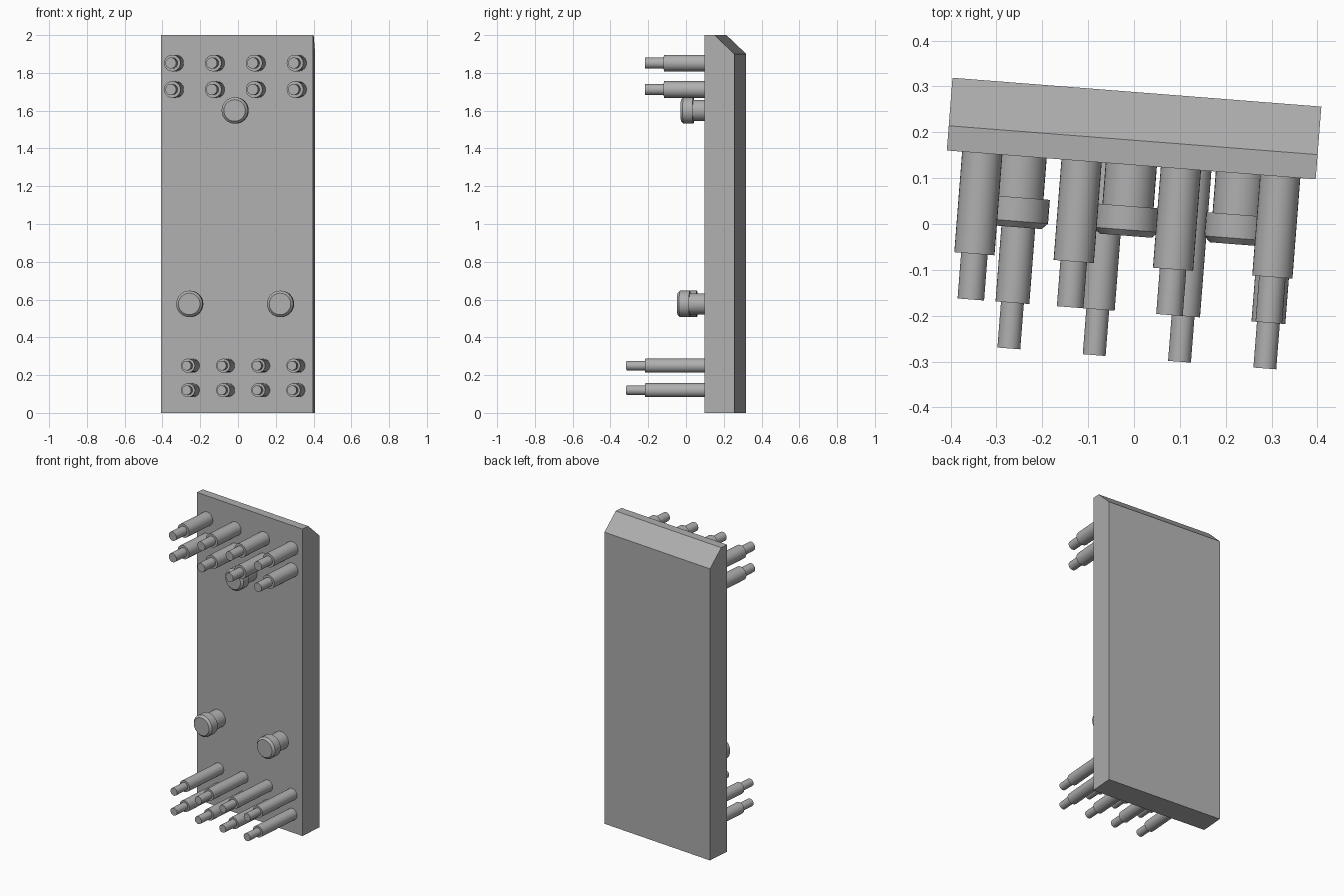
import bpy, bmesh, math
from mathutils import Matrix, Vector

if "Cube" in bpy.data.objects:
    bpy.data.objects.remove(bpy.data.objects["Cube"])

# Local frame: plate front face on y = 0, pins point to -y, then turned about z
FRAME = Matrix.Translation((-0.006, 0.129, 0)) @ Matrix.Rotation(math.radians(-4.47), 4, 'Z')
SEGMENTS = 32

# Dark grey for every part
GREY = bpy.data.materials.new("dark_grey")
GREY.diffuse_color = (0.43, 0.43, 0.43, 1)
GREY.use_nodes = True
GREY.node_tree.nodes["Principled BSDF"].inputs["Base Color"].default_value = GREY.diffuse_color


def add_object(name, bm, smooth=False):
    bmesh.ops.recalc_face_normals(bm, faces=bm.faces)
    mesh = bpy.data.meshes.new(name)
    bm.to_mesh(mesh)
    bm.free()
    mesh.materials.append(GREY)
    obj = bpy.data.objects.new(name, mesh)
    bpy.context.collection.objects.link(obj)
    obj.matrix_world = FRAME
    if smooth:
        bpy.ops.object.select_all(action='DESELECT')
        obj.select_set(True)
        bpy.context.view_layer.objects.active = obj
        bpy.ops.object.shade_smooth_by_angle(angle=math.radians(30))
    return obj


def turned(name, x, z, profile):
    """Capped lathe part; profile is (radius, distance out of the plate)."""
    bm = bmesh.new()
    rings = []
    for r, d in profile:
        angles = [2 * math.pi * i / SEGMENTS for i in range(SEGMENTS)]
        rings.append([bm.verts.new((x + r * math.cos(a), -d, z + r * math.sin(a))) for a in angles])
    for a, b in zip(rings, rings[1:]):
        for i in range(SEGMENTS):
            j = (i + 1) % SEGMENTS
            bm.faces.new((a[i], a[j], b[j], b[i]))
    bm.faces.new(rings[0])
    bm.faces.new(rings[-1])
    return add_object(name, bm, smooth=True)


# Plate: side profile with a chamfered upper back edge, extruded across
bm = bmesh.new()
side = [(0, 0), (0.159, 0), (0.159, 1.9), (0.054, 2.0), (0, 2.0)]
face = bm.faces.new([bm.verts.new((-0.4035, y, z)) for y, z in side])
ext = bmesh.ops.extrude_face_region(bm, geom=[face])
moved = [v for v in ext['geom'] if isinstance(v, bmesh.types.BMVert)]
bmesh.ops.translate(bm, verts=moved, vec=Vector((0.807, 0, 0)))
add_object("plate", bm)

# Upper pins: two rows of four stepped pins
upper = [(0.044, -0.01), (0.044, 0.22), (0.029, 0.22), (0.029, 0.32)]
for z in (1.852, 1.712):
    for i in range(4):
        turned("upper_pin", -0.326 + 0.2173 * i, z, upper)

# Lower pins: longer and thinner, set off to one side
lower = [(0.037, -0.01), (0.037, 0.32), (0.025, 0.32), (0.025, 0.42)]
for z in (0.25, 0.12):
    for i in range(4):
        turned("lower_pin", -0.235 + 0.1867 * i, z, lower)

# Locating studs: shaft with a wider, chamfered head
stud = [(0.056, -0.01), (0.056, 0.09), (0.07, 0.09), (0.07, 0.142), (0.057, 0.155)]
for x, z in ((0, 1.601), (-0.241, 0.577), (0.241, 0.577)):
    turned("locating_stud", x, z, stud)
